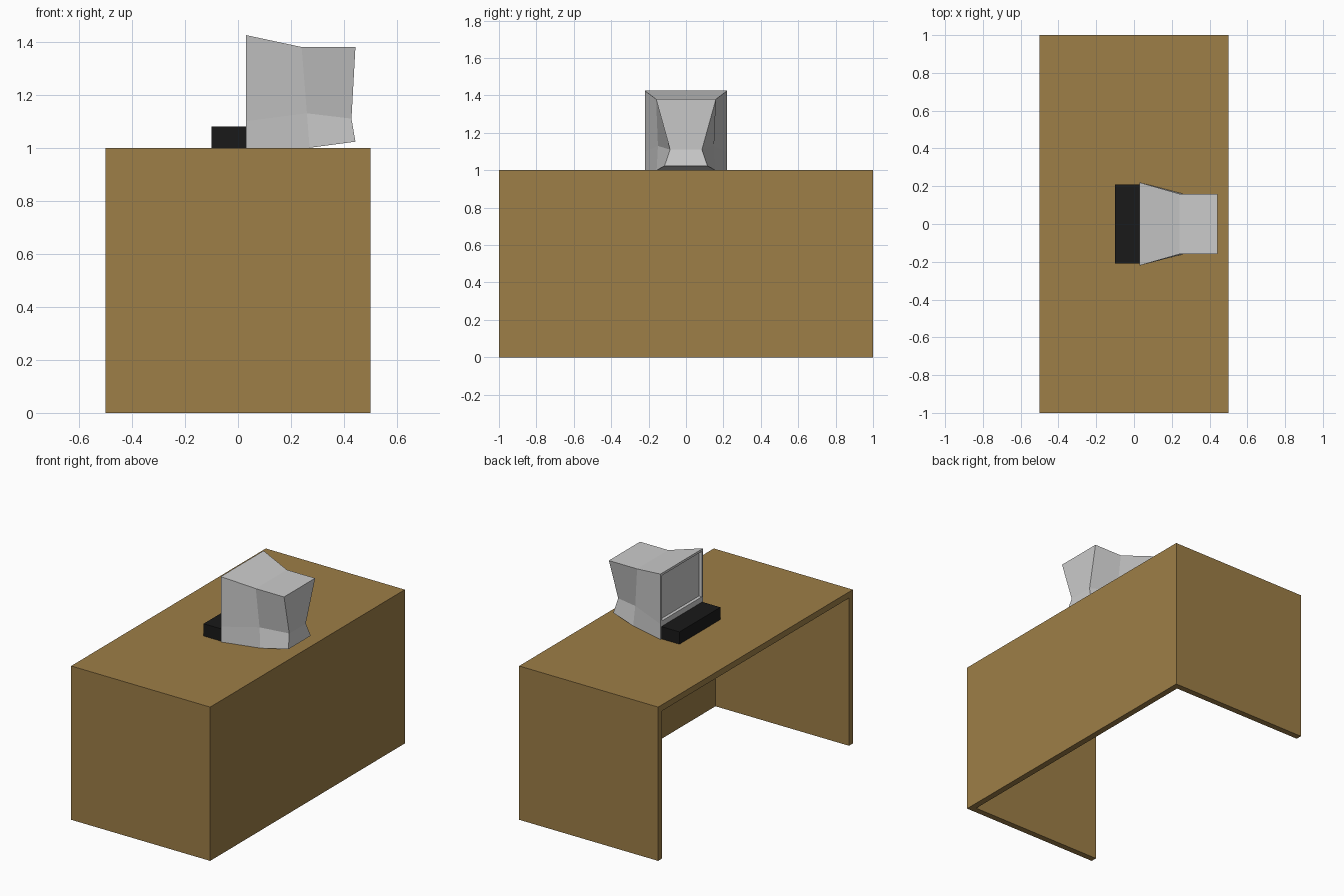
import bpy, bmesh

if "Cube" in bpy.data.objects:
    bpy.data.objects.remove(bpy.data.objects["Cube"])


def colour(name, rgb):
    m = bpy.data.materials.new(name)
    m.diffuse_color = (*rgb, 1)
    m.use_nodes = True
    m.node_tree.nodes["Principled BSDF"].inputs["Base Color"].default_value = m.diffuse_color
    return m


def add_object(name, bm, mat=None):
    bmesh.ops.recalc_face_normals(bm, faces=bm.faces)
    me = bpy.data.meshes.new(name)
    bm.to_mesh(me)
    bm.free()
    ob = bpy.data.objects.new(name, me)
    bpy.context.collection.objects.link(ob)
    if mat:
        me.materials.append(mat)
    return ob


def box(name, lo, hi, mat):
    bm = bmesh.new()
    bmesh.ops.create_cube(bm, size=1)
    for v in bm.verts:
        v.co = [(a + b) / 2 + c * (b - a) for a, b, c in zip(lo, hi, v.co)]
    return add_object(name, bm, mat)


wood = colour("wood", (0.34, 0.21, 0.063))
black = colour("black", (0.01, 0.01, 0.01))

# Desk: one shell, open below and on the seat side, thickened inwards
bm = bmesh.new()
bmesh.ops.create_cube(bm, size=1)
for v in bm.verts:
    v.co = (v.co.x, v.co.y * 2, v.co.z + 0.5)
bm.normal_update()
open_faces = [f for f in bm.faces if f.normal.z < -0.9 or f.normal.x < -0.9]
normals_in = [f for f in bm.faces if f not in open_faces]
bmesh.ops.delete(bm, geom=open_faces, context='FACES')
desk = add_object("desk", bm, wood)
shell = desk.modifiers.new("thickness", 'SOLIDIFY')
shell.thickness = 0.04
shell.offset = -1
shell.use_even_offset = True

# Keyboard
box("keyboard", (-0.10, -0.21, 1.0), (0.03, 0.21, 1.08), black)

# Monitor: half-sections (bottom, waist, top) from screen to back
sections = [
    [(0.03, 0.22, 1.00), (0.03, 0.22, 1.10), (0.03, 0.22, 1.425)],
    [(0.27, 0.157, 1.00), (0.26, 0.15, 1.13), (0.24, 0.16, 1.38)],
    [(0.443, 0.115, 1.023), (0.428, 0.085, 1.11), (0.443, 0.16, 1.38)],
]
bm = bmesh.new()
rings = []
for half in sections:
    loop = half + [(x, -y, z) for x, y, z in reversed(half)]
    rings.append([bm.verts.new(p) for p in loop])
for a, b in zip(rings, rings[1:]):
    for i in range(6):
        j = (i + 1) % 6
        bm.faces.new((a[i], a[j], b[j], b[i]))
for r in (rings[0], rings[2]):
    bm.faces.new((r[0], r[1], r[4], r[5]))
    upper = bm.faces.new((r[1], r[2], r[3], r[4]))
    if r is rings[0]:
        screen = upper
bmesh.ops.recalc_face_normals(bm, faces=bm.faces)

# Recessed screen
bmesh.ops.inset_region(bm, faces=[screen], thickness=0.015, use_even_offset=True)
bm.normal_update()
bmesh.ops.inset_region(bm, faces=[screen], thickness=0.0005, use_even_offset=True)
for v in screen.verts:
    v.co.x += 0.02
add_object("monitor", bm)
